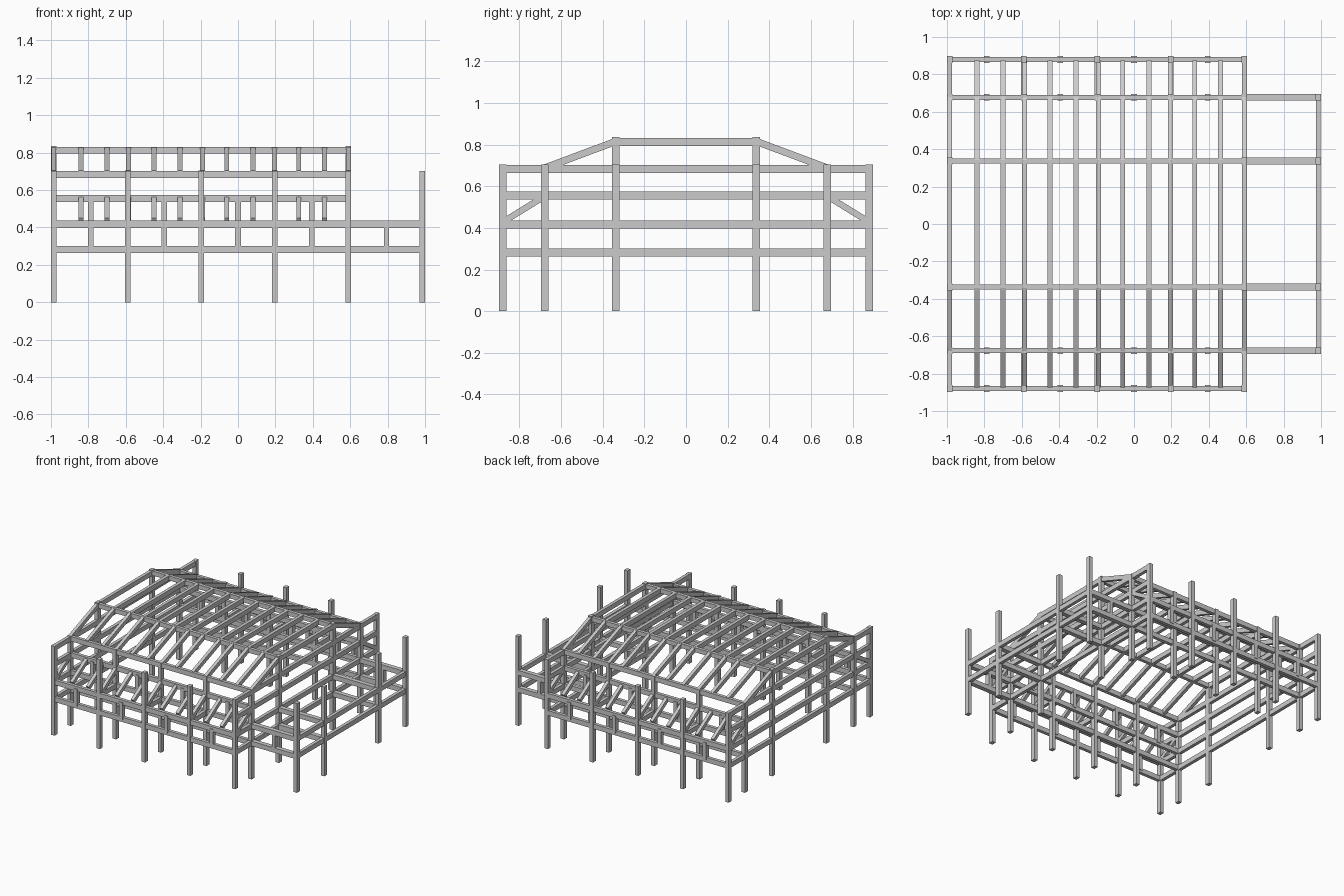
import bpy
from mathutils import Vector

if "Cube" in bpy.data.objects:
    bpy.data.objects.remove(bpy.data.objects["Cube"])

def beam(name, a, b, w, h):
    """Rectangular timber from a to b: w is the sideways width, h the depth."""
    a, b = Vector(a), Vector(b)
    d = (b - a).normalized()
    if abs(d.z) > 0.99:                       # vertical: w along x, h along y
        u, v = Vector((1, 0, 0)), Vector((0, 1, 0))
    else:
        u = Vector((0, 0, 1)).cross(d).normalized()
        v = d.cross(u)
    u, v = u * w / 2, v * h / 2
    verts = [p + s * u + t * v for p in (a, b)
             for s, t in ((-1, -1), (1, -1), (1, 1), (-1, 1))]
    faces = [(3, 2, 1, 0), (4, 5, 6, 7)] + [
        (i, (i + 1) % 4, (i + 1) % 4 + 4, i + 4) for i in range(4)]
    me = bpy.data.meshes.new(name)
    me.from_pydata([tuple(p) for p in verts], [], faces)
    ob = bpy.data.objects.new(name, me)
    bpy.context.collection.objects.link(ob)
    return ob

BAYS = [-0.985, -0.59, -0.197, 0.197, 0.59]   # column lines of the house
PORCH = 0.985                                 # outer line of the porch
Y_OUT, Y_IN, Y_TOP = 0.879, 0.677, 0.337
FLOOR_LOW, FLOOR, RAIL, PLATE, ROOF = 0.282, 0.417, 0.555, 0.683, 0.812
CW, CD = 0.03, 0.036                          # column section
RW, RH = 0.026, 0.038                         # rail section
RAFTERS = [-0.985, -0.84, -0.70, -0.585, -0.45, -0.31, -0.19,
           -0.06, 0.08, 0.195, 0.325, 0.463, 0.59]

for s in (-1, 1):
    # columns of the house and of the porch
    for x in BAYS:
        beam("outer_column", (x, s * Y_OUT, 0), (x, s * Y_OUT, 0.703), CW, CD)
        beam("inner_column", (x, s * Y_IN, 0), (x, s * Y_IN, 0.705), CW, CD)
        # tie between the inner and outer walls
        beam("aisle_tie", (x, s * Y_IN, FLOOR), (x, s * Y_OUT, FLOOR), RW, RH)
    for x in (BAYS[0], BAYS[-1]):
        beam("gable_column", (x, s * Y_TOP, 0), (x, s * Y_TOP, 0.836), CW, CD)
    for y in (Y_IN, Y_TOP):
        beam("porch_column", (PORCH, s * y, 0), (PORCH, s * y, 0.703), CW, CD)

    # long rails
    for z in (FLOOR_LOW, FLOOR):
        beam("outer_rail", (BAYS[0], s * Y_OUT, z), (BAYS[-1], s * Y_OUT, z), RW, RH)
        for y in (Y_IN, Y_TOP):
            beam("porch_rail", (BAYS[-1], s * y, z), (PORCH, s * y, z), 0.036, RH)
    for z in (FLOOR_LOW, FLOOR, RAIL, PLATE):
        beam("inner_rail", (BAYS[0], s * Y_IN, z), (BAYS[-1], s * Y_IN, z), RW, RH)
    beam("roof_purlin", (BAYS[0], s * Y_TOP, ROOF), (BAYS[-1], s * Y_TOP, ROOF), RW, 0.035)

    # short struts between the rails, halfway along each bay
    for x in (-0.788, -0.394, 0, 0.394):
        beam("outer_strut", (x, s * Y_OUT, FLOOR_LOW), (x, s * Y_OUT, FLOOR), CW, CD)
        beam("inner_strut", (x, s * Y_IN, FLOOR), (x, s * Y_IN, RAIL), CW, CD)
    beam("porch_strut", (0.794, s * Y_IN, FLOOR_LOW), (0.794, s * Y_IN, FLOOR), RW, CD)

    # sloping rafters of the main roof and of the side aisles
    for x in RAFTERS:
        beam("rafter", (x, s * Y_TOP, ROOF + 0.003), (x, s * Y_IN, 0.688), RW, 0.034)
        beam("aisle_rafter", (x, s * Y_IN, 0.553), (x, s * 0.865, 0.437), RW, 0.03)

# flat roof joists
for x in RAFTERS:
    beam("roof_joist", (x, -Y_TOP, ROOF), (x, Y_TOP, ROOF), RW, RH)

# cross rails on both gables and the porch end
for x in (BAYS[0], BAYS[-1]):
    for z in (FLOOR_LOW, FLOOR, RAIL, PLATE):
        beam("gable_rail", (x, -Y_OUT, z), (x, Y_OUT, z), RW, RH)
for z in (FLOOR_LOW, FLOOR):
    beam("porch_end_rail", (PORCH, -Y_IN, z), (PORCH, Y_IN, z), RW, RH)
